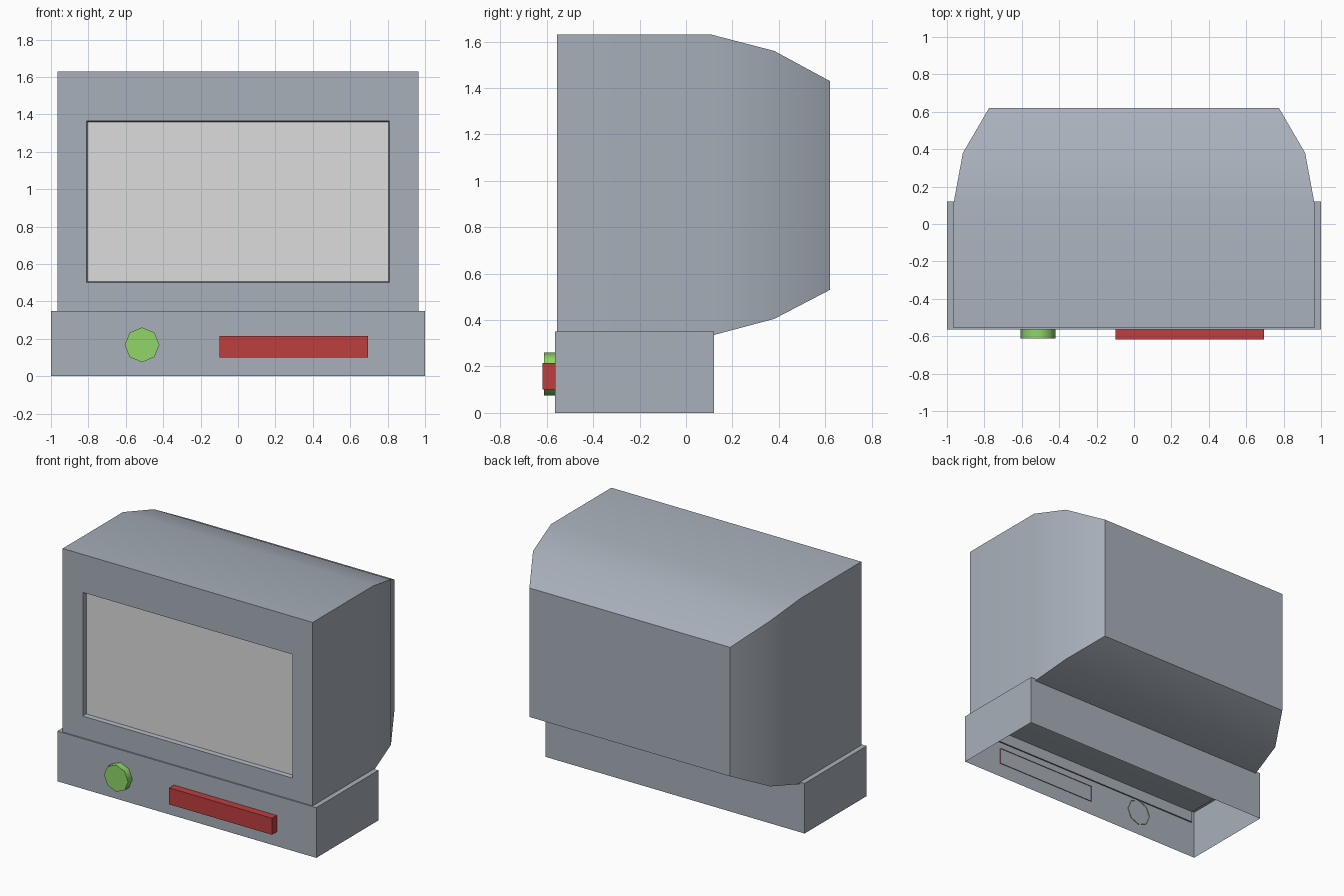
import bpy, bmesh, math

if "Cube" in bpy.data.objects:
    bpy.data.objects.remove(bpy.data.objects["Cube"])


def material(name, srgb):
    m = bpy.data.materials.new(name)
    lin = [((c / 255 + 0.055) / 1.055) ** 2.4 for c in srgb]
    m.diffuse_color = (*lin, 1)
    m.use_nodes = True
    m.node_tree.nodes["Principled BSDF"].inputs["Base Color"].default_value = m.diffuse_color
    return m


GREY = material("casing grey", (168, 176, 186))
SCREEN = material("screen pale grey", (220, 220, 220))
RED = material("slot red", (190, 62, 62))
GREEN = material("knob green", (144, 214, 104))


def finish(name, bm, mats, smooth=None):
    me = bpy.data.meshes.new(name)
    bm.to_mesh(me)
    bm.free()
    ob = bpy.data.objects.new(name, me)
    bpy.context.collection.objects.link(ob)
    for m in mats:
        me.materials.append(m)
    if smooth:
        bpy.ops.object.select_all(action='DESELECT')
        ob.select_set(True)
        bpy.context.view_layer.objects.active = ob
        bpy.ops.object.shade_smooth_by_angle(angle=math.radians(smooth))
    return ob


def rect(y, hx, z0, z1):
    return [(-hx, y, z0), (hx, y, z0), (hx, y, z1), (-hx, y, z1)]


def loft(rings):
    """Skin a list of closed loops and cap both ends; returns bm and the last cap."""
    bm = bmesh.new()
    loops = [[bm.verts.new(p) for p in r] for r in rings]
    n = len(loops[0])
    for a, b in zip(loops, loops[1:]):
        for i in range(n):
            j = (i + 1) % n
            bm.faces.new((a[i], a[j], b[j], b[i]))
    bm.faces.new(loops[0][::-1])
    last = bm.faces.new(loops[-1])
    bmesh.ops.recalc_face_normals(bm, faces=bm.faces)
    return bm, last


def open_box(name, lo, hi, mat, open_dir):
    """Box with the face pointing along open_dir left out."""
    bm = bmesh.new()
    bmesh.ops.create_cube(bm, size=1)
    for v in bm.verts:
        v.co = [(a + b) / 2 + c * (b - a) for a, b, c in zip(lo, hi, v.co)]
    bm.normal_update()
    gone = [f for f in bm.faces if f.normal[open_dir[0]] * open_dir[1] > 0.9]
    bmesh.ops.delete(bm, geom=gone, context='FACES')
    return finish(name, bm, [mat])


# Casing: tapered back, straight middle, front bezel and recessed screen
bm, screen_face = loft([
    rect(0.62, 0.775, 0.53, 1.43),
    rect(0.38, 0.915, 0.405, 1.56),
    rect(0.11, 0.965, 0.333, 1.63),
    rect(-0.555, 0.965, 0.333, 1.63),
    rect(-0.555, 0.81, 0.502, 1.365),
    rect(-0.525, 0.804, 0.507, 1.36),
])
screen_face.material_index = 1
finish("casing", bm, [GREY, SCREEN], smooth=35)

# Bezel lip hanging down inside the base
open_box("bezel_lip", (-0.965, -0.555, 0.255), (0.965, -0.545, 0.335), GREY, (2, 1))

# Hollow base, open underneath
open_box("base", (-1, -0.565, 0), (1, 0.12, 0.35), GREY, (2, -1))

# Slot bar on the front, open at the back
open_box("slot_bar", (-0.1, -0.618, 0.10), (0.695, -0.56, 0.215), RED, (1, 1))

# Eight-sided knob, open at the back
ring = [(-0.513 + 0.093 * math.sin(k * math.pi / 4), 0.168 + 0.093 * math.cos(k * math.pi / 4))
        for k in range(8)]
bm, front = loft([[(x, y, z) for x, z in ring] for y in (-0.56, -0.612)])
back = [f for f in bm.faces if f.normal.y > 0.9]
bmesh.ops.delete(bm, geom=back, context='FACES')
finish("knob", bm, [GREEN], smooth=50)
